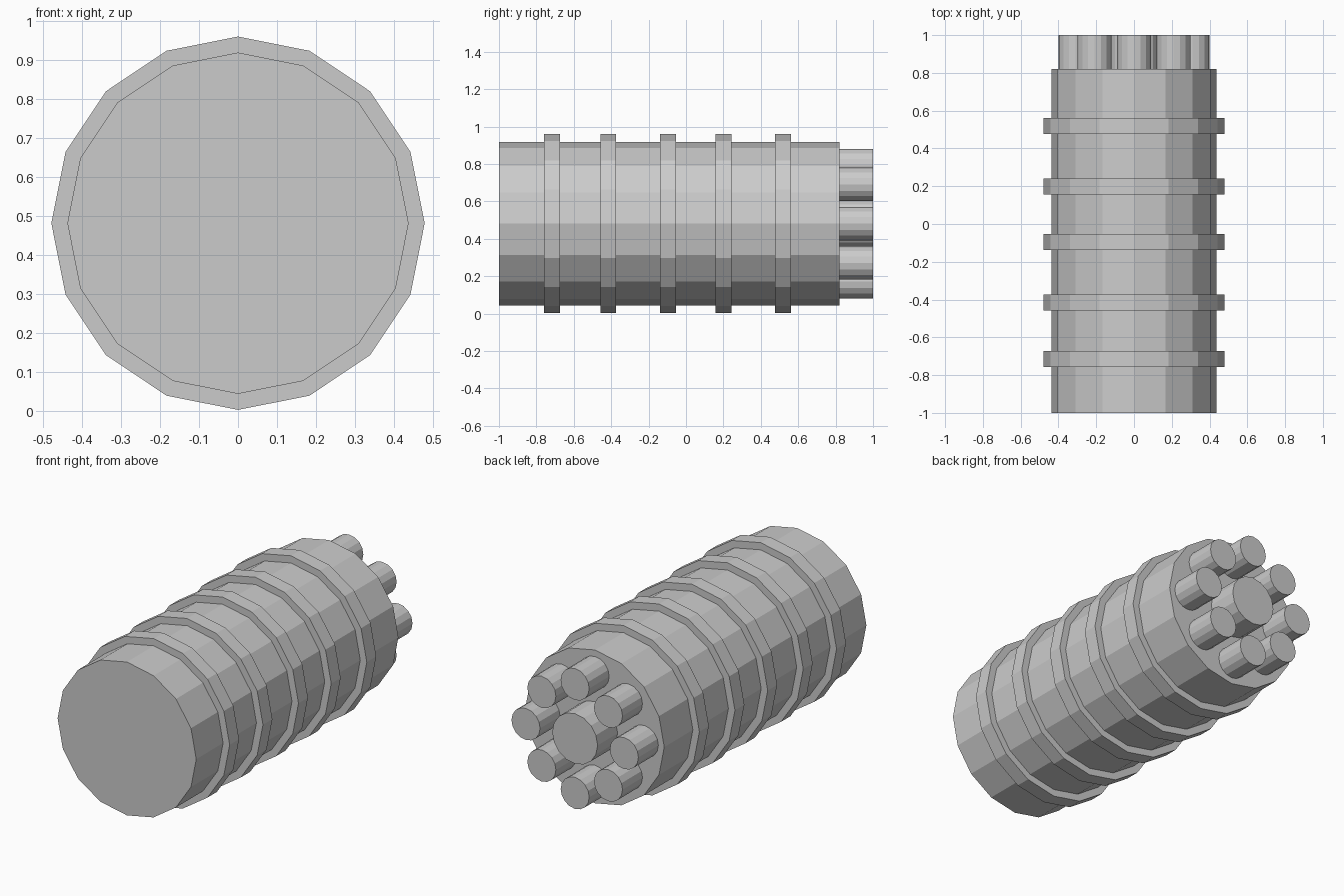
import bpy, bmesh, math

if "Cube" in bpy.data.objects:
    bpy.data.objects.remove(bpy.data.objects["Cube"])

CZ = 0.481          # height of the long axis
BODY_R, RING_R = 0.437, 0.478
BACK = 0.82


def lathe(name, profile, sides, cx=0.0, cz=CZ):
    """Revolve (radius, y) points about an axis along y, capping both ends."""
    bm = bmesh.new()
    loops = []
    for r, y in profile:
        loops.append([bm.verts.new((cx + r * math.sin(2 * math.pi * i / sides), y,
                                    cz + r * math.cos(2 * math.pi * i / sides)))
                      for i in range(sides)])
    for a, b in zip(loops, loops[1:]):
        for i in range(sides):
            j = (i + 1) % sides
            bm.faces.new((a[i], a[j], b[j], b[i]))
    bm.faces.new(loops[0])
    bm.faces.new(loops[-1])
    bmesh.ops.recalc_face_normals(bm, faces=bm.faces[:])
    mesh = bpy.data.meshes.new(name)
    bm.to_mesh(mesh)
    bm.free()
    ob = bpy.data.objects.new(name, mesh)
    bpy.context.collection.objects.link(ob)
    return ob


# Main barrel with five raised bands
profile = [(BODY_R, -1.0)]
for y0 in (-0.758, -0.458, -0.138, 0.157, 0.477):
    y1 = y0 + 0.085
    profile += [(BODY_R, y0), (RING_R, y0), (RING_R, y1), (BODY_R, y1)]
profile.append((BODY_R, BACK))
lathe("ribbed_barrel", profile, 16)

# Centre pin on the back face
lathe("centre_pin", [(0.143, BACK), (0.143, 1.0)], 16)

# Circle of eight smaller pins
for k in range(8):
    ang = math.radians(45 * k)
    dist = 0.31 if k % 2 == 0 else 0.297
    lathe(f"outer_pin_{k + 1}", [(0.09, BACK), (0.09, 1.0)], 16,
          dist * math.sin(ang), CZ + dist * math.cos(ang))
